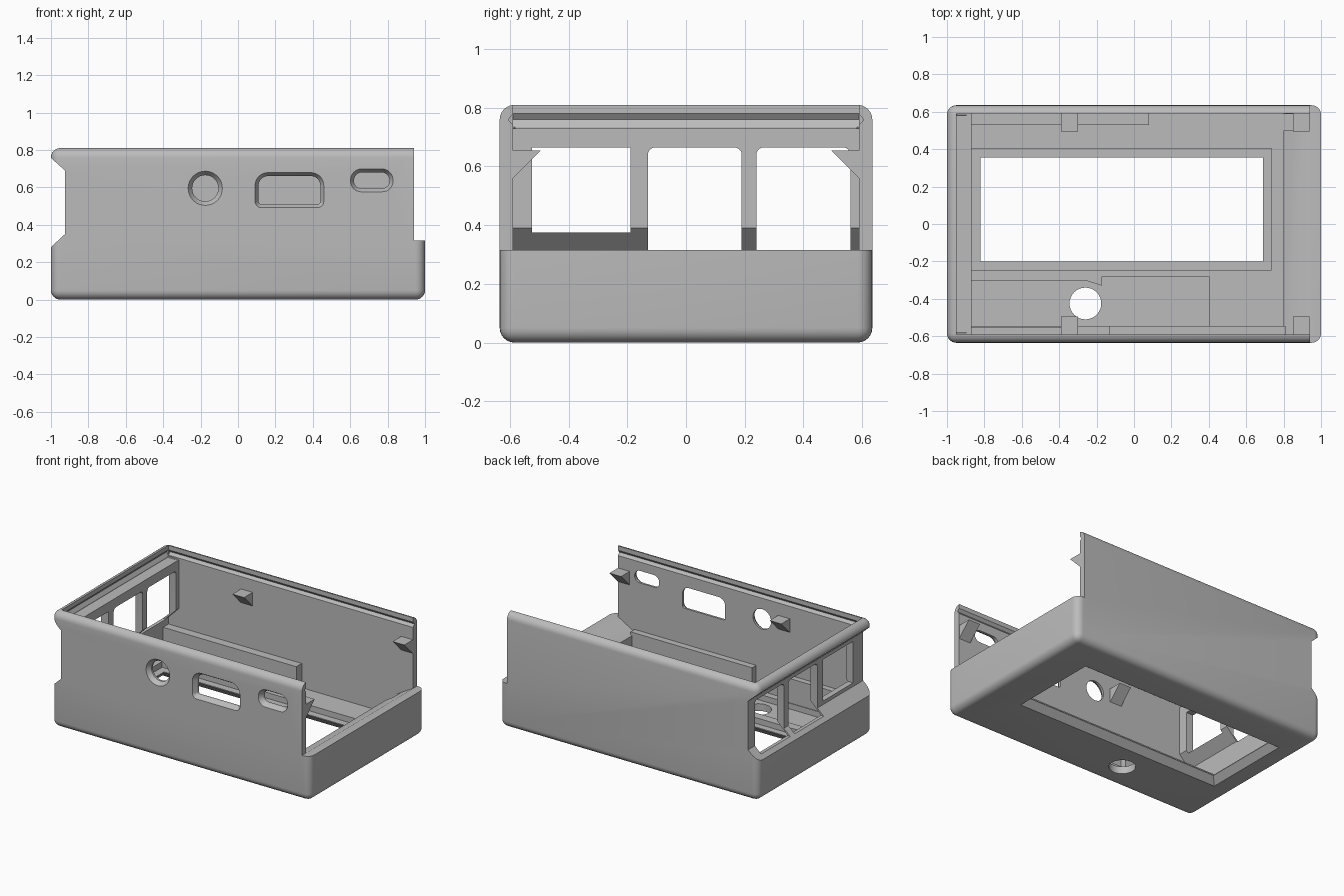
import bpy, bmesh, math
from mathutils import Vector

if "Cube" in bpy.data.objects:
    bpy.data.objects.remove(bpy.data.objects["Cube"])

grey = bpy.data.materials.new("matte grey")
grey.use_nodes = True
grey.diffuse_color = (0.5, 0.5, 0.5, 1)
grey.node_tree.nodes["Principled BSDF"].inputs["Base Color"].default_value = (0.5, 0.5, 0.5, 1)


def finish(bm, name):
    bmesh.ops.remove_doubles(bm, verts=bm.verts, dist=1e-5)
    bmesh.ops.recalc_face_normals(bm, faces=bm.faces)
    mesh = bpy.data.meshes.new(name)
    bm.to_mesh(mesh)
    bm.free()
    mesh.materials.append(grey)
    ob = bpy.data.objects.new(name, mesh)
    bpy.context.collection.objects.link(ob)
    return ob


def loft(name, axis, a, b, outline, outline_b=None):
    """Solid between two matching outlines lying across the given axis."""
    place = {"X": lambda p, d: (d, p[0], p[1]),
             "Y": lambda p, d: (p[0], d, p[1]),
             "Z": lambda p, d: (p[0], p[1], d)}[axis]
    bm = bmesh.new()
    r1 = [bm.verts.new(place(p, a)) for p in outline]
    r2 = [bm.verts.new(place(p, b)) for p in (outline_b or outline)]
    bm.faces.new(r1)
    bm.faces.new(r2)
    n = len(r1)
    for i in range(n):
        j = (i + 1) % n
        bm.faces.new((r1[i], r1[j], r2[j], r2[i]))
    return finish(bm, name)


def rect(u0, u1, v0, v1):
    return [(u0, v0), (u1, v0), (u1, v1), (u0, v1)]


def rounded(u0, u1, v0, v1, low, high, n=8):
    """Rectangle outline with separate lower and upper corner radii."""
    pts = []
    corners = [(u1 - low, v0 + low, low, -90), (u1 - high, v1 - high, high, 0),
               (u0 + high, v1 - high, high, 90), (u0 + low, v0 + low, low, 180)]
    for cu, cv, r, start in corners:
        for i in range(n + 1):
            t = math.radians(start + 90 * i / n)
            p = (cu + r * math.cos(t), cv + r * math.sin(t))
            if not pts or math.dist(p, pts[-1]) > 1e-4:
                pts.append(p)
    if math.dist(pts[0], pts[-1]) < 1e-4:
        pts.pop()
    return pts


# Rounded outer shell
bm = bmesh.new()
bmesh.ops.create_cube(bm, size=1)
for v in bm.verts:
    v.co = Vector((v.co.x * 2, v.co.y * 1.27, v.co.z * 0.81 + 0.405))
bmesh.ops.bevel(bm, geom=bm.edges[:], offset=0.05, segments=6, profile=0.5, affect="EDGES")
shell = finish(bm, "case_shell")


def cut(cutter):
    cutter.hide_render = True
    mod = shell.modifiers.new("cut", "BOOLEAN")
    mod.operation = "DIFFERENCE"
    mod.solver = "EXACT"
    mod.object = cutter
    bpy.context.view_layer.objects.active = shell
    bpy.ops.object.modifier_apply(modifier=mod.name)
    bpy.data.objects.remove(cutter)


# Main cavity with overhanging left wall, lid groove and sloped right sill
cavity = [(-0.95, 0.09), (-0.95, 0.31), (-0.87, 0.39), (-0.87, 0.73), (-0.95, 0.735),
          (-0.965, 0.76), (-0.95, 0.78), (-0.95, 0.9), (1.1, 0.9), (1.1, 0.315),
          (0.94, 0.315), (0.8, 0.235), (0.8, 0.09)]
cut(loft("cavity_cutter", "Y", -0.59, 0.59, cavity))

# Lid groove along the front and back walls
cut(loft("groove_cutter", "X", -0.95, 1.1,
         [(-0.58, 0.73), (0.58, 0.73), (0.606, 0.76), (0.58, 0.79), (-0.58, 0.79), (-0.606, 0.76)]))

# Open right end and the recess in the left end
cut(loft("right_end_cutter", "Y", -0.8, 0.8, rect(0.94, 1.1, 0.315, 0.9)))
cut(loft("left_recess_cutter", "Y", -0.8, 0.8,
         [(-1.03, 0.253), (-0.925, 0.35), (-0.925, 0.69), (-1.03, 0.784)]))

# Left wall openings
cut(loft("opening_cutter", "X", -1.1, -0.8, rect(-0.525, -0.19, 0.375, 0.665)))
for y0, y1 in ((-0.13, 0.19), (0.24, 0.56)):
    cut(loft("opening_cutter", "X", -1.1, -0.8, rounded(y0, y1, 0.305, 0.665, 0.002, 0.025)))

# Front ports: flared mouth and through hole (x0, x1, z0, z1, low radius, high radius, flare)
ports = [(-0.245, -0.105, 0.525, 0.665, 0.07, 0.07, 0.023),
         (0.11, 0.44, 0.51, 0.66, 0.015, 0.05, 0.02),
         (0.62, 0.81, 0.595, 0.68, 0.038, 0.042, 0.02)]
for x0, x1, z0, z1, lo, hi, f in ports:
    hole = rounded(x0, x1, z0, z1, lo, hi)
    mouth = rounded(x0 - f, x1 + f, z0 - f, z1 + f, lo + f, hi + f)
    cut(loft("port_cutter", "Y", -0.637, -0.605, mouth, hole))
    cut(loft("port_cutter", "Y", -0.7, -0.5, hole))

# Floor: screen pocket, screen window with flared underside, speaker pocket and hole
cut(loft("screen_pocket_cutter", "Z", 0.05, 0.2, rect(-0.87, 0.735, -0.245, 0.405)))
cut(loft("screen_cutter", "Z", -0.1, 0.2, rect(-0.82, 0.69, -0.2, 0.355)))
cut(loft("screen_flare_cutter", "Z", -0.001, 0.045,
         rect(-0.86, 0.73, -0.24, 0.395), rect(-0.82, 0.69, -0.2, 0.355)))
cut(loft("speaker_pocket_cutter", "Z", 0.05, 0.2,
         [(-0.87, -0.545), (0.4, -0.545), (0.4, -0.28), (-0.17, -0.28), (-0.17, -0.33),
          (-0.25, -0.305), (-0.87, -0.305)]))
cut(loft("speaker_hole_cutter", "Z", -0.1, 0.2,
         rounded(-0.345, -0.175, -0.51, -0.34, 0.085, 0.085)))
cut(loft("sill_notch_cutter", "Z", 0.091, 0.4, rect(0.79, 0.85, 0.5, 0.589)))

bpy.ops.object.select_all(action="DESELECT")
shell.select_set(True)
bpy.context.view_layer.objects.active = shell
bpy.ops.object.shade_smooth_by_angle(angle=math.radians(30))

# Board support ribs along the front and back walls
loft("back_rib", "Z", 0.08, 0.26, rect(-0.955, 0.08, 0.53, 0.595))
loft("front_right_rib", "Z", 0.08, 0.26, rect(-0.13, 0.81, -0.595, -0.545))
loft("front_left_rib", "Z", 0.08, 0.26, rect(-0.955, -0.39, -0.595, -0.55))

# Wedge clips that hold the board down
for side, label in ((-1, "front"), (1, "back")):
    wedge = [(side * 0.595, 0.655), (side * 0.495, 0.655), (side * 0.595, 0.555)]
    for x0, end in ((-0.39, "left"), (0.849, "right")):
        loft(f"{label}_{end}_clip", "X", x0, x0 + 0.09, wedge)
